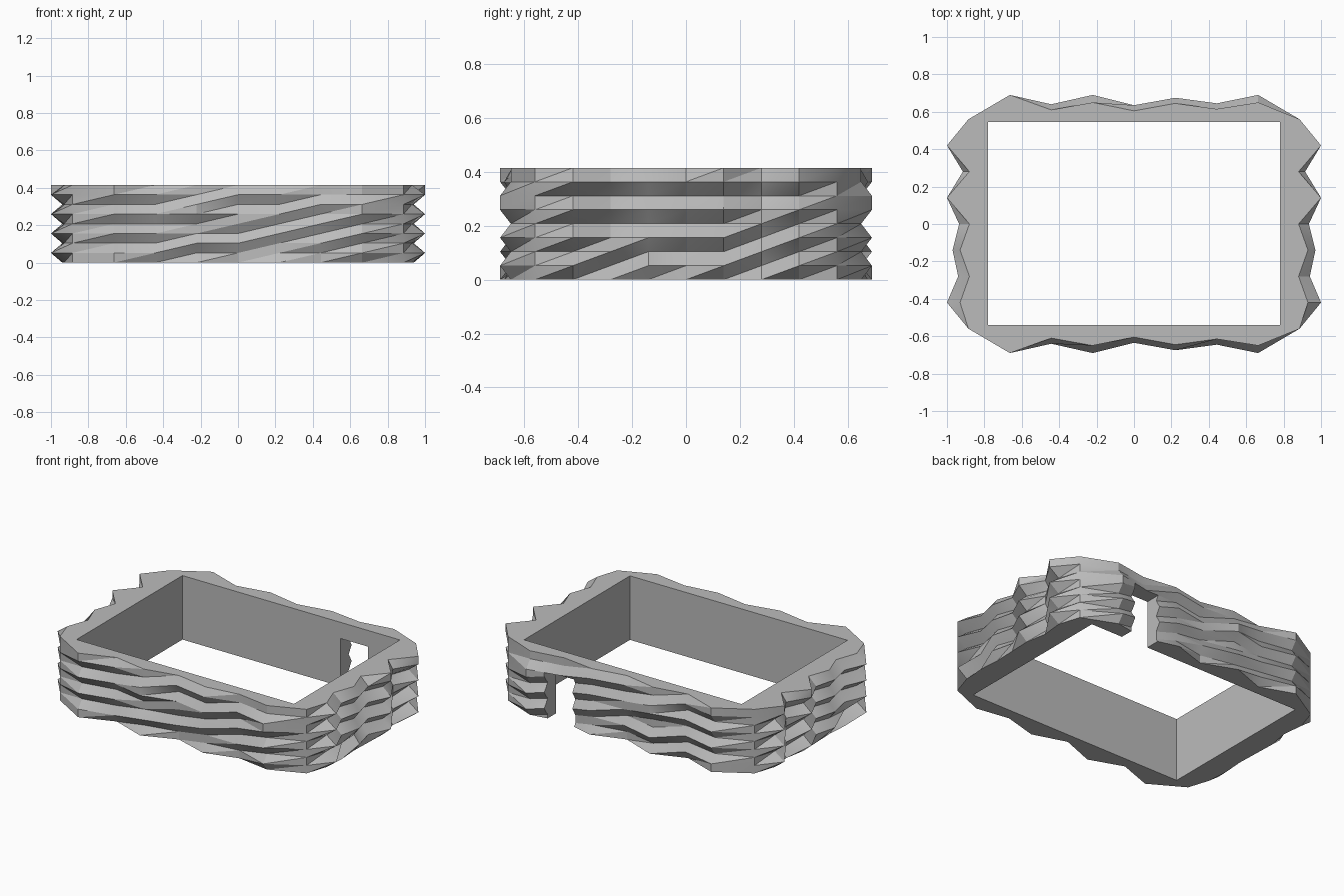
import bpy
import bmesh
from mathutils import Vector

cube = bpy.data.objects.get("Cube")
if cube:
    bpy.data.objects.remove(cube, do_unlink=True)

HEIGHT = 0.415
LEVELS = 8
CORNER = Vector((0.885, 0.56))

# Each column of rock: inner depth, outer depth, ledges from bottom to top (x = jutting out)
LONG_SIDE = [
    (0.65, 0.69, "xx.x.x.xx"),
    (0.61, 0.64, ".x.x.x.x."),
    (0.65, 0.69, "x.x..xx.."),
    (0.605, 0.635, "..x.xx.x."),
    (0.645, 0.675, "x..x.x.x."),
    (0.615, 0.645, "..x.x.x.."),
    (0.65, 0.69, ".x.x.xx.."),
]
SHORT_SIDE = [
    (0.93, 1.0, ".x.x.x.x."),
    (0.88, 0.94, "x.xx.x.x."),
    (0.93, 0.97, ".x.x.x.x."),
    (0.88, 0.935, "xx.x.x.x."),
    (0.94, 1.0, ".x.x.x.xx"),
    (0.88, 0.915, "x.x.xx.x."),
    (0.93, 1.0, ".x.x.x.xx"),
]


def side_points(columns, half_length, level):
    """Pairs of (position along the side, depth) at one level."""
    step = 2 * half_length / (len(columns) + 1)
    return [(-half_length + step * (i + 1), far if ledges[level] == "x" else near)
            for i, (near, far, ledges) in enumerate(columns)]


def outline(level):
    """Counter-clockwise outline of the rock at one level."""
    cx, cy = CORNER
    long_pts = side_points(LONG_SIDE, cx, level)
    short_pts = side_points(SHORT_SIDE, cy, level)
    pts = [(-cx, -cy)] + [(a, -d) for a, d in long_pts]
    pts += [(cx, -cy)] + [(d, a) for a, d in short_pts]
    pts += [(cx, cy)] + [(a, d) for a, d in reversed(long_pts)]
    pts += [(-cx, cy)] + [(-d, a) for a, d in reversed(short_pts)]
    return pts


def make_box(name, low, high):
    bm = bmesh.new()
    bmesh.ops.create_cube(bm, size=1)
    low, high = Vector(low), Vector(high)
    for v in bm.verts:
        v.co = (low + high) / 2 + v.co * (high - low)
    return finish(name, bm)


def finish(name, bm):
    mesh = bpy.data.meshes.new(name)
    bm.to_mesh(mesh)
    bm.free()
    obj = bpy.data.objects.new(name, mesh)
    bpy.context.collection.objects.link(obj)
    mesh.materials.append(stone)
    return obj


def cut(target, cutter):
    cutter.hide_render = True
    mod = target.modifiers.new("cut", "BOOLEAN")
    mod.operation = "DIFFERENCE"
    mod.solver = "EXACT"
    mod.object = cutter
    bpy.context.view_layer.objects.active = target
    bpy.ops.object.modifier_apply(modifier=mod.name)
    bpy.data.objects.remove(cutter, do_unlink=True)


# Stone colour
stone = bpy.data.materials.new("grey stone")
stone.use_nodes = True
GREY = (0.5, 0.5, 0.5, 1)
stone.diffuse_color = GREY
for node in stone.node_tree.nodes:
    if node.type == "BSDF_PRINCIPLED":
        node.inputs["Base Color"].default_value = GREY
        node.inputs["Roughness"].default_value = 0.9

# Solid rock block from stacked outlines
bm = bmesh.new()
rings = [[bm.verts.new((x, y, HEIGHT * k / LEVELS)) for x, y in outline(k)]
         for k in range(LEVELS + 1)]
for lower, upper in zip(rings, rings[1:]):
    n = len(lower)
    for i in range(n):
        j = (i + 1) % n
        bm.faces.new((lower[i], lower[j], upper[j]))
        bm.faces.new((lower[i], upper[j], upper[i]))
bm.faces.new(rings[-1])
bm.faces.new(list(reversed(rings[0])))
bmesh.ops.recalc_face_normals(bm, faces=bm.faces)
wall = finish("rock_wall", bm)

# Rectangular opening and the doorway in the back
cut(wall, make_box("inner_cutter", (-0.78, -0.54, -0.2), (0.78, 0.545, 0.6)))
cut(wall, make_box("doorway_cutter", (0.355, 0.45, -0.2), (0.55, 0.8, 0.31)))

# Crisp ledges, soft shallow faces
bpy.ops.object.select_all(action="DESELECT")
wall.select_set(True)
bpy.context.view_layer.objects.active = wall
bpy.ops.object.shade_smooth_by_angle(angle=0.5)
